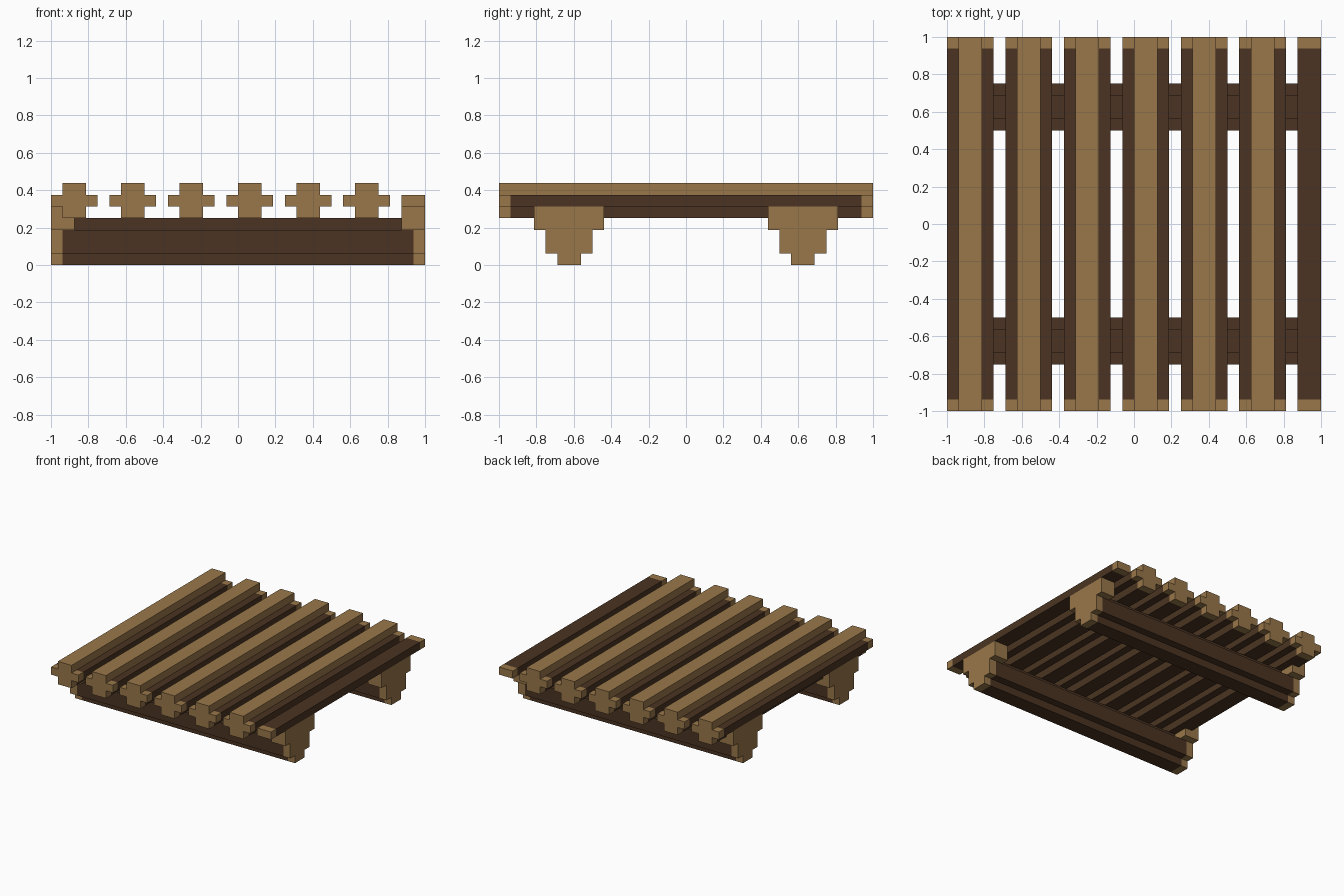
import bpy
import bmesh

cube = bpy.data.objects.get("Cube")
if cube:
    bpy.data.objects.remove(cube, do_unlink=True)

U = 1 / 16  # grid unit shared by every timber


def make_material(name, colour):
    mat = bpy.data.materials.new(name)
    mat.use_nodes = True
    mat.diffuse_color = colour
    mat.node_tree.nodes["Principled BSDF"].inputs["Base Color"].default_value = colour
    return mat


light = make_material("light_wood", (0.319, 0.185, 0.067, 1))
dark = make_material("dark_bark", (0.069, 0.034, 0.016, 1))


def timber(name, half_outline, stations, axis, offset, is_light):
    """Sweep a mirrored (half width, height) outline along an axis, in grid units."""
    outline = half_outline + [(-w, z) for w, z in reversed(half_outline)]
    bm = bmesh.new()
    rings = []
    for s in stations:
        ring = []
        for w, z in outline:
            p = (s, w + offset, z) if axis == "x" else (w + offset, s, z)
            ring.append(bm.verts.new([c * U for c in p]))
        rings.append(ring)
    n = len(outline)
    for a, b in zip(rings, rings[1:]):
        for i in range(n):
            j = (i + 1) % n
            bm.faces.new((a[i], a[j], b[j], b[i]))
    bm.faces.new(rings[0])
    bm.faces.new(rings[-1])
    bmesh.ops.recalc_face_normals(bm, faces=bm.faces[:])
    for f in bm.faces:
        f.material_index = 0 if is_light(f.calc_center_median() / U) else 1
    mesh = bpy.data.meshes.new(name)
    bm.to_mesh(mesh)
    bm.free()
    mesh.materials.append(light)
    mesh.materials.append(dark)
    obj = bpy.data.objects.new(name, mesh)
    bpy.context.collection.objects.link(obj)
    return obj


ENDS = [-16, -15, 15, 16]  # outer unit at each end is bare light wood

# Cross-shaped slats: light raised top and ends, dark sides
slat = [(1, 4), (1, 5), (2, 5), (2, 6), (1, 6), (1, 7)]
for k in range(6):
    timber(f"slat_{k + 1}", slat, ENDS, "y", -14 + 5 * k,
           lambda c: abs(c.y) > 15 or c.z > 6.2)

# Flat plank on the left edge
timber("edge_plank", [(1, 5), (1, 6)], ENDS, "y", 15, lambda c: abs(c.y) > 15)

# Cross beams below, with wide light brackets at both ends
beam = [(1, 0), (1, 1), (2, 1), (2, 3), (1, 3), (1, 4)]
for side, y in (("front", -10), ("back", 10)):
    timber(f"{side}_beam", beam, ENDS, "x", y, lambda c: abs(c.x) > 15)
    for end, span in (("right", [-16, -14]), ("left", [14, 16])):
        timber(f"{side}_{end}_bracket", [(3, 3), (3, 5)], span, "x", y, lambda c: True)
